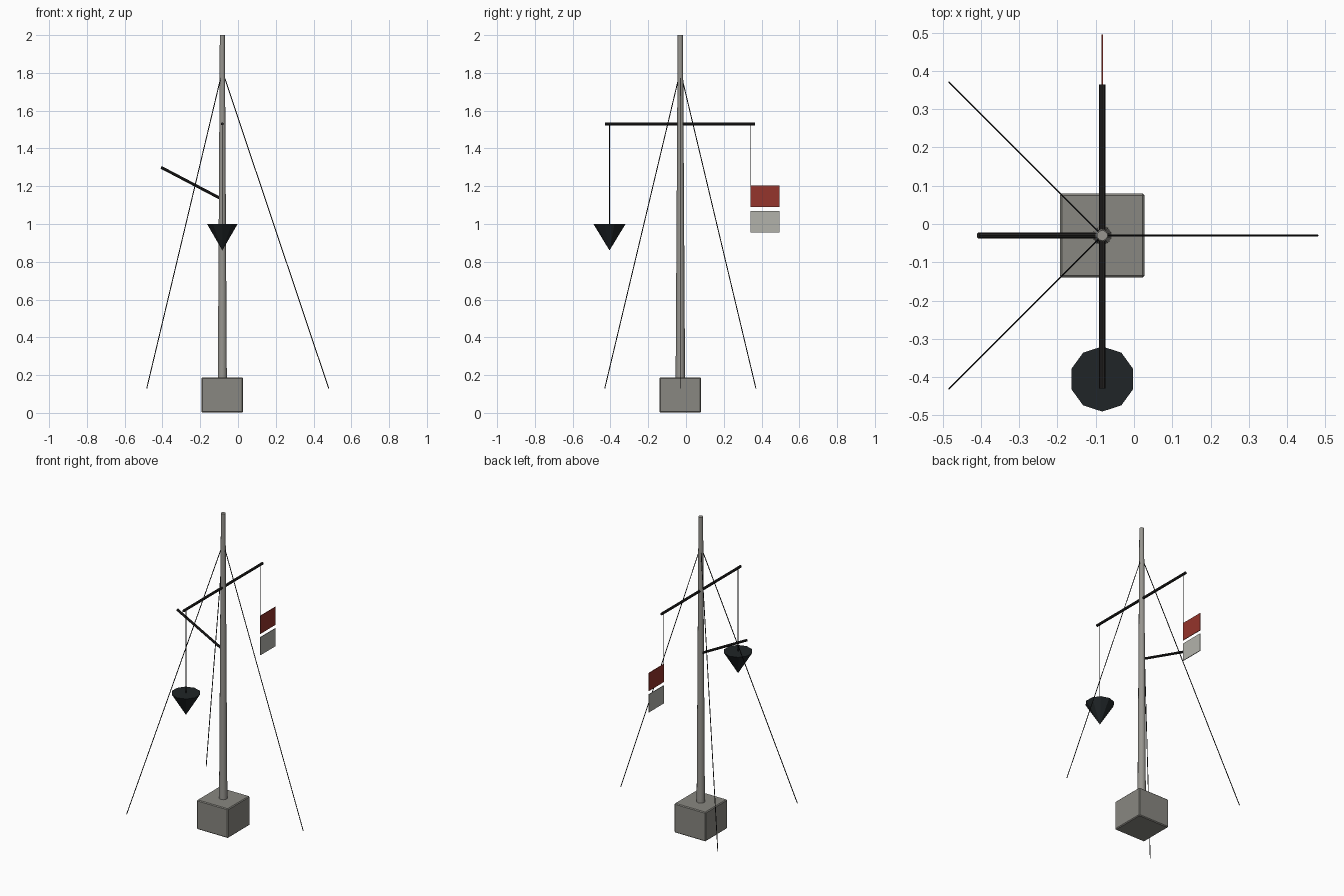
import bpy, math
from mathutils import Vector

if "Cube" in bpy.data.objects:
    bpy.data.objects.remove(bpy.data.objects["Cube"])

MX, MY = -0.083, -0.03  # mast axis


def mat(name, rgb):
    m = bpy.data.materials.new(name)
    m.diffuse_color = (*rgb, 1)
    m.use_nodes = True
    m.node_tree.nodes["Principled BSDF"].inputs["Base Color"].default_value = m.diffuse_color
    return m


STONE = mat("weathered_grey", (0.25, 0.245, 0.22))
MAST = mat("mast_grey", (0.31, 0.30, 0.275))
DARK = mat("dark_spar", (0.018, 0.017, 0.016))
ROPE = mat("rope", (0.012, 0.012, 0.012))
BLACK = mat("cone_black", (0.014, 0.018, 0.02))
RED = mat("flag_red", (0.30, 0.035, 0.025))
WHITE = mat("flag_pale", (0.45, 0.45, 0.41))


def finish(name, material):
    ob = bpy.context.object
    ob.name = name
    ob.data.materials.append(material)
    return ob


def rod(name, a, b, r1, r2, sides, material):
    a, b = Vector(a), Vector(b)
    d = b - a
    bpy.ops.mesh.primitive_cone_add(
        vertices=sides, radius1=r1, radius2=r2, depth=d.length,
        location=(a + b) / 2, rotation=d.to_track_quat('Z', 'Y').to_euler())
    return finish(name, material)


def box(name, centre, size, material, bevel=0):
    bpy.ops.mesh.primitive_cube_add(size=1, location=centre)
    ob = finish(name, material)
    ob.scale = size
    bpy.ops.object.transform_apply(location=False, rotation=False, scale=True)
    if bevel:
        m = ob.modifiers.new("bevel", 'BEVEL')
        m.width, m.segments = bevel, 1
    return ob


# Base block and tapered mast
box("base_block", (MX, MY, 0.095), (0.22, 0.22, 0.186), STONE, 0.005)
mast = rod("mast", (MX, MY, 0.18), (MX, MY, 2.0), 0.025, 0.014, 10, MAST)
bpy.ops.object.shade_smooth_by_angle(angle=math.radians(40))

# Crossing yard and angled gaff
rod("yard", (MX, -0.43, 1.53), (MX, 0.365, 1.53), 0.008, 0.008, 8, DARK)
rod("gaff", (MX, MY, 1.13), (-0.407, MY, 1.30), 0.0075, 0.0075, 8, DARK)

# Three guy wires
for i, (x, y) in enumerate([(0.48, MY), (-0.483, MY + 0.4), (-0.483, MY - 0.4)]):
    rod(f"guy_wire_{i + 1}", (MX, MY, 1.81), (x, y, 0.13), 0.0025, 0.0025, 6, ROPE)

# Signal cone, point down, on its halyard
CY = -0.405
rod("cone_halyard", (MX, CY, 0.99), (MX, CY, 1.53), 0.002, 0.002, 6, ROPE)
bpy.ops.mesh.primitive_cone_add(vertices=10, radius1=0, radius2=0.085,
                                depth=0.14, location=(MX, CY, 0.93))
finish("signal_cone", BLACK)

# Two flags on their halyard
rod("flag_halyard", (MX, 0.343, 1.195), (MX, 0.343, 1.53), 0.002, 0.002, 6, ROPE)
for name, z, m in [("red_flag", 1.147, RED), ("pale_flag", 1.011, WHITE)]:
    box(name, (MX, 0.4185, z), (0.004, 0.153, 0.114), m)
